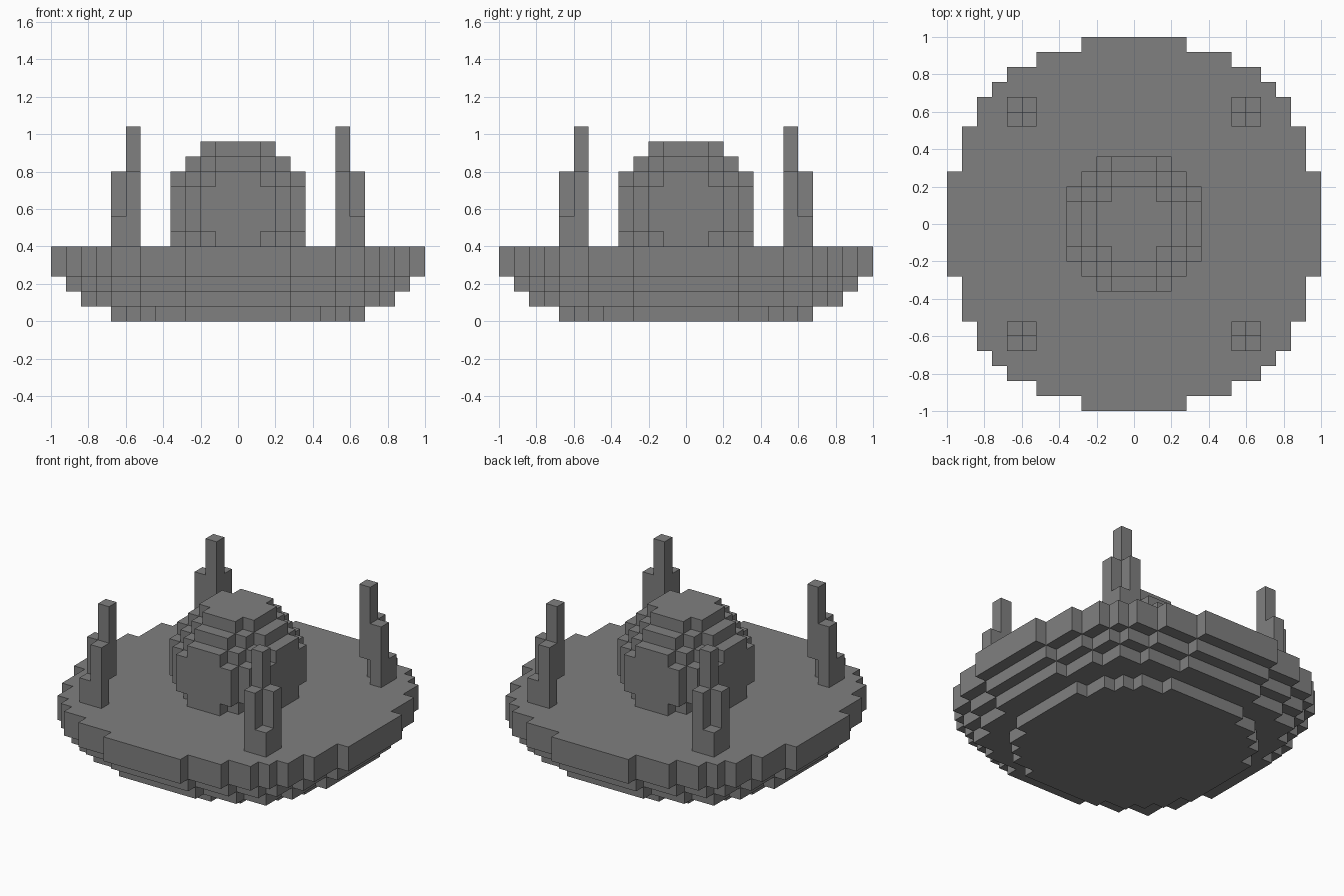
import bpy
import bmesh

if "Cube" in bpy.data.objects:
    bpy.data.objects.remove(bpy.data.objects["Cube"], do_unlink=True)

U = 0.08  # edge length of one block

grey = bpy.data.materials.new("mid grey")
grey.use_nodes = True
colour = (0.214, 0.214, 0.214, 1)
grey.diffuse_color = colour
grey.node_tree.nodes["Principled BSDF"].inputs["Base Color"].default_value = colour


def finish(name, bm):
    bmesh.ops.recalc_face_normals(bm, faces=bm.faces)
    mesh = bpy.data.meshes.new(name)
    bm.to_mesh(mesh)
    bm.free()
    mesh.materials.append(grey)
    obj = bpy.data.objects.new(name, mesh)
    bpy.context.collection.objects.link(obj)
    return obj


def prism(bm, outline, low, high):
    """Extrude an outline, in blocks, between two block levels."""
    base = bm.faces.new([bm.verts.new((x * U, y * U, low * U)) for x, y in outline])
    top = bmesh.ops.extrude_face_region(bm, geom=[base], use_keep_orig=True)["geom"]
    verts = [v for v in top if isinstance(v, bmesh.types.BMVert)]
    bmesh.ops.translate(bm, verts=verts, vec=(0, 0, (high - low) * U))


def round_outline(steps):
    """Blocky circle: pair the step widths with their reverse, turn four times."""
    w = [s + 0.5 for s in steps]
    far = w[::-1]
    quarter = []
    for i in range(len(w)):
        quarter.append((far[i], w[i]))
        if i + 1 < len(w):
            quarter.append((far[i + 1], w[i]))
    outline = []
    for _ in range(4):
        outline += quarter
        quarter = [(-y, x) for x, y in quarter]
    return outline


def stack(name, layers):
    bm = bmesh.new()
    for low, high, steps in layers:
        prism(bm, round_outline(steps), low, high)
    return finish(name, bm)


# Stepped saucer hull, widening upwards
stack("saucer_hull", [
    (0, 1, (3, 5, 6, 7, 8)),
    (1, 2, (3, 6, 8, 9, 10)),
    (2, 3, (3, 6, 8, 9, 10, 11)),
    (3, 5, (3, 6, 8, 9, 10, 11, 12)),
])

# Blocky ball resting in the middle
stack("central_dome", [
    (5, 6, (1, 2, 3, 4)),
    (6, 9, (2, 3, 4)),
    (9, 10, (1, 2, 3, 4)),
    (10, 11, (1, 2, 3)),
    (11, 12, (1, 2)),
])

# Four corner prongs that climb and lean inwards
COLUMNS = [(6.5, 6.5, 7, 13), (7.5, 6.5, 5, 10), (6.5, 7.5, 5, 10), (7.5, 7.5, 5, 7)]
for side, sx in (("left", 1), ("right", -1)):
    for end, sy in (("back", 1), ("front", -1)):
        bm = bmesh.new()
        for x, y, low, high in COLUMNS:
            square = [(x, y), (x + 1, y), (x + 1, y + 1), (x, y + 1)]
            prism(bm, [(sx * a, sy * b) for a, b in square], low, high)
        finish(f"{end}_{side}_prong", bm)
